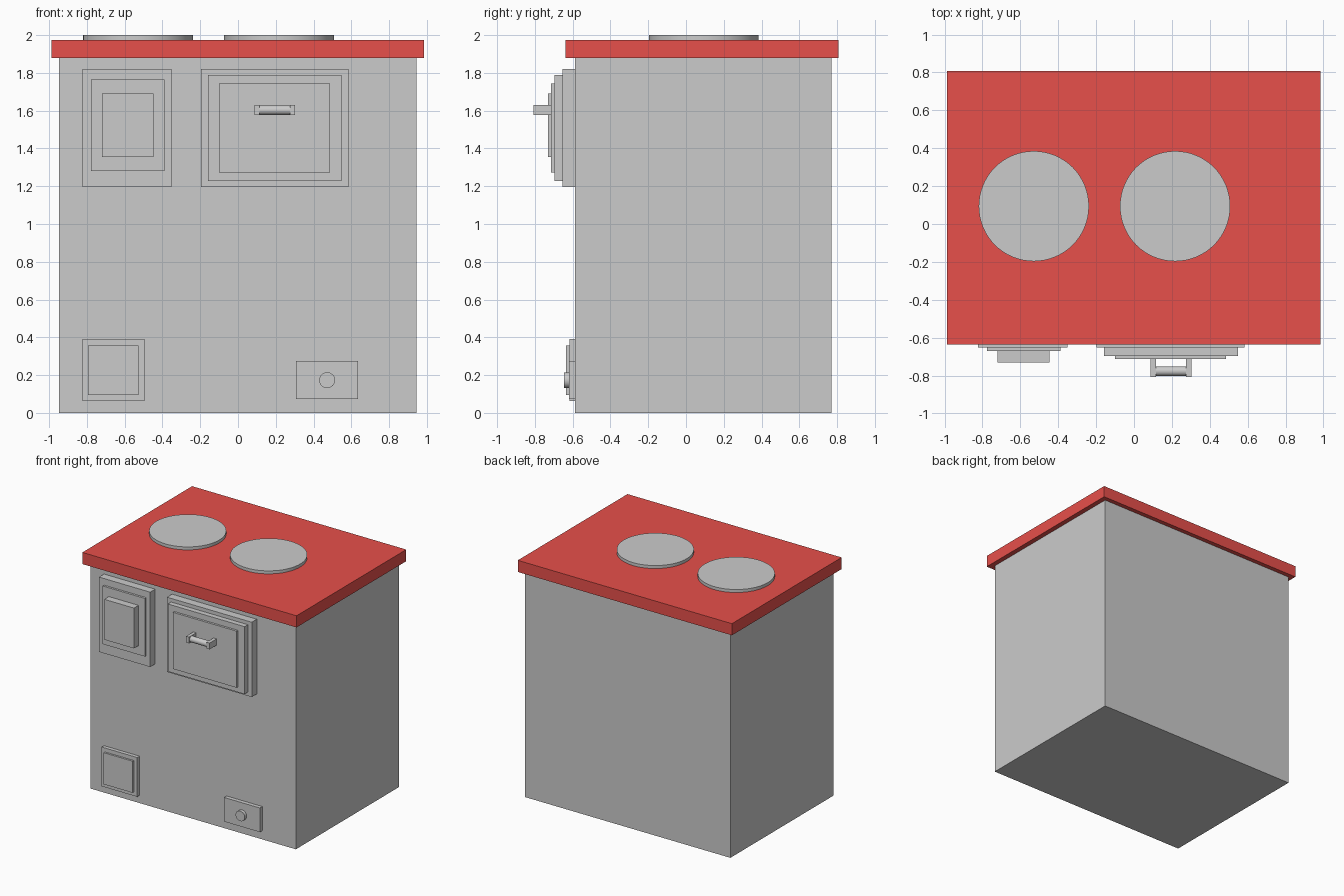
import bpy
from math import pi

if "Cube" in bpy.data.objects:
    bpy.data.objects.remove(bpy.data.objects["Cube"])

red = bpy.data.materials.new("red_enamel")
red.diffuse_color = (0.8, 0.08, 0.07, 1)
red.use_nodes = True
red.node_tree.nodes["Principled BSDF"].inputs["Base Color"].default_value = red.diffuse_color
FRONT = -0.587  # front face of the body


def box(name, x0, x1, y0, y1, z0, z1):
    bpy.ops.mesh.primitive_cube_add(
        size=1, location=((x0 + x1) / 2, (y0 + y1) / 2, (z0 + z1) / 2))
    ob = bpy.context.object
    ob.name = name
    ob.scale = (x1 - x0, y1 - y0, z1 - z0)
    bpy.ops.object.transform_apply(location=False, rotation=False, scale=True)
    return ob


def cylinder(name, loc, radius, depth, rot=(0, 0, 0), sides=48):
    bpy.ops.mesh.primitive_cylinder_add(
        vertices=sides, radius=radius, depth=depth, location=loc, rotation=rot)
    bpy.context.object.name = name
    bpy.ops.object.shade_smooth_by_angle()


def stepped_door(name, layers):
    """Stack of raised panels: each layer is x0, x1, z0, z1, front y."""
    back = FRONT
    for part, (x0, x1, z0, z1, y) in zip(("frame", "panel", "raised_panel"), layers):
        box(f"{name}_{part}", x0, x1, y, back, z0, z1)
        back = y


# Body and overhanging top
box("body", -0.948, 0.944, FRONT, 0.77, 0, 1.878)
box("top_slab", -0.988, 0.985, -0.637, 0.807, 1.878, 1.975).data.materials.append(red)

# Hot plates
for side, x in (("left", -0.529), ("right", 0.217)):
    cylinder(f"{side}_hot_plate", (x, 0.094, 1.9875), 0.291, 0.025, sides=64)

# Front doors
stepped_door("firebox_door", [(-0.823, -0.352, 1.197, 1.82, -0.653),
                              (-0.777, -0.389, 1.281, 1.765, -0.671),
                              (-0.72, -0.447, 1.356, 1.692, -0.731)])
stepped_door("oven_door", [(-0.197, 0.584, 1.197, 1.82, -0.653),
                           (-0.159, 0.548, 1.228, 1.79, -0.696),
                           (-0.1, 0.487, 1.272, 1.743, -0.714)])
stepped_door("ash_door", [(-0.823, -0.496, 0.064, 0.391, -0.618),
                          (-0.794, -0.527, 0.095, 0.358, -0.634)])

# Oven door handle
for side, x in (("left", 0.087), ("right", 0.275)):
    box(f"{side}_handle_bracket", x, x + 0.028, -0.807, -0.714, 1.577, 1.63)
cylinder("handle_bar", (0.195, -0.777, 1.603), 0.025, 0.17, (0, pi / 2, 0), 32)

# Small drawer with knob
box("drawer", 0.307, 0.635, -0.62, FRONT, 0.073, 0.274)
cylinder("drawer_knob", (0.472, -0.633, 0.173), 0.042, 0.026, (pi / 2, 0, 0), 32)
